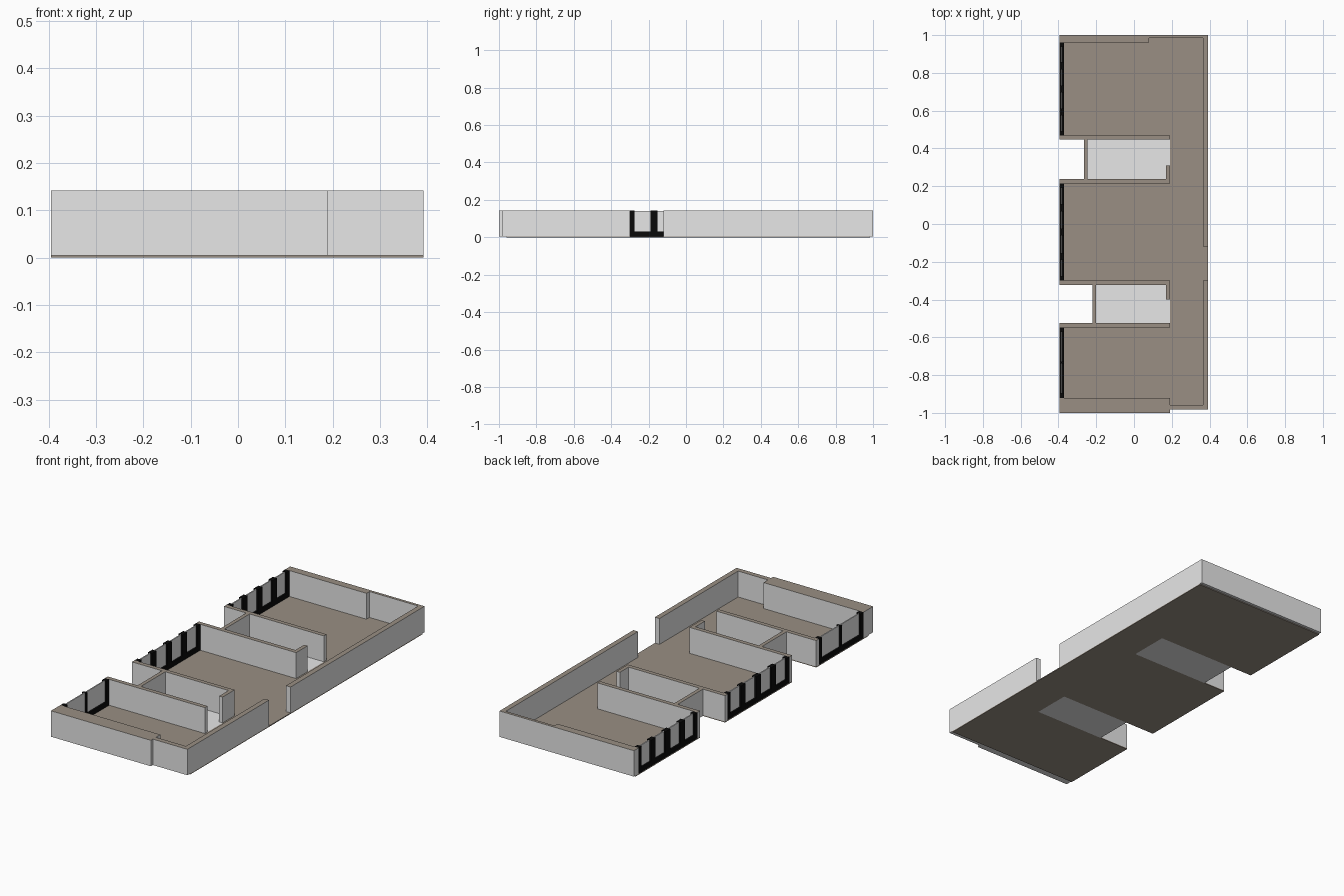
import bpy, bmesh

if "Cube" in bpy.data.objects:
    bpy.data.objects.remove(bpy.data.objects["Cube"])

def material(name, rgb):
    m = bpy.data.materials.new(name)
    m.diffuse_color = (*rgb, 1)
    m.use_nodes = True
    m.node_tree.nodes["Principled BSDF"].inputs["Base Color"].default_value = m.diffuse_color
    return m

GREY = material("light_grey", (0.8, 0.8, 0.8))
BROWN = material("warm_brown", (0.32, 0.275, 0.23))
BLACK = material("black_frame", (0.003, 0.003, 0.003))

BASE, TOP = 0.005, 0.142      # floor thickness, wall top
L, R, CORE = -0.395, 0.392, 0.19   # left edge, right edge, room/corridor line
T = 0.0225                    # inner wall thickness

def prism(name, pts, z0, z1, side, top=None):
    """Extrude a plan outline; upward faces may take a second colour."""
    bm = bmesh.new()
    face = bm.faces.new([bm.verts.new((x, y, z0)) for x, y in pts])
    ext = bmesh.ops.extrude_face_region(bm, geom=[face], use_keep_orig=True)
    verts = [v for v in ext["geom"] if isinstance(v, bmesh.types.BMVert)]
    bmesh.ops.translate(bm, verts=verts, vec=(0, 0, z1 - z0))
    bmesh.ops.recalc_face_normals(bm, faces=bm.faces)
    bm.normal_update()
    me = bpy.data.meshes.new(name)
    me.materials.append(side)
    if top:
        me.materials.append(top)
        for f in bm.faces:
            f.material_index = int(f.normal.z > 0.5)
    bm.to_mesh(me)
    bm.free()
    ob = bpy.data.objects.new(name, me)
    bpy.context.collection.objects.link(ob)
    return ob

def box(name, x0, x1, y0, y1, z0, z1, mat):
    return prism(name, [(x0, y0), (x1, y0), (x1, y1), (x0, y1)], z0, z1, mat)

# Main floor with two notches on the left
prism("main_floor", [(L, -0.96), (R, -0.96), (R, 0.985), (L, 0.985),
                     (L, 0.447), (CORE, 0.447), (CORE, 0.2375), (L, 0.2375),
                     (L, -0.3225), (CORE, -0.3225), (CORE, -0.525), (L, -0.525)],
      0, BASE, BROWN)

# Outer walls, leaving an entrance gap on the right
prism("back_and_right_wall", [(L, 1), (L, 0.96), (0.08, 0.96), (0.08, 0.985),
                              (0.365, 0.985), (0.365, -0.12), (R, -0.12), (R, 1)],
      BASE, TOP, GREY, BROWN)
prism("front_and_right_wall", [(L, -1), (CORE, -1), (CORE, -0.983), (R, -0.983),
                               (R, -0.3), (0.365, -0.3), (0.365, -0.957),
                               (CORE, -0.957), (CORE, -0.92), (L, -0.92)],
      BASE, TOP, GREY, BROWN)

def washroom(name, y, s, w, lx, ret):
    """Walls and floor; y is the outer face on the return side, s the direction."""
    plan = [(L, 0), (CORE, 0), (CORE, ret), (CORE - 0.02, ret), (CORE - 0.02, T),
            (lx + 0.02, T), (lx + 0.02, w - T), (CORE, w - T), (CORE, w), (L, w),
            (L, w - T), (lx, w - T), (lx, T), (L, T)]
    prism(name + "_walls", [(x, y + s * t) for x, t in plan], BASE, TOP, GREY, BROWN)
    a, b = sorted((y + s * T, y + s * (w - T)))
    box(name + "_floor", lx, CORE, a, b, 0, BASE, GREY)

washroom("back_washroom", 0.215, 1, 0.2545, -0.265, 0.095)
washroom("front_washroom", -0.30, -1, 0.2475, -0.22, 0.10)

def window(name, y0, y1, panes, mid):
    """Black sill and posts around thin panes."""
    x1 = L + 0.024
    box(name + "_sill", L, x1, y0, y1, BASE, 0.03, BLACK)
    for i in range(panes + 1):
        c = y0 + (y1 - y0) * i / panes
        h = mid / 2 if 0 < i < panes else 0.024
        box(f"{name}_post_{i}", L, x1, max(y0, c - h), min(y1, c + h), 0.03, TOP, BLACK)
    box(name + "_panes", L + 0.009, L + 0.015, y0 + 0.01, y1 - 0.01, 0.029, TOP - 0.001, GREY)

window("back_window", 0.4695, 0.96, 4, 0.038)
window("middle_window", -0.30, 0.215, 4, 0.038)
window("front_window", -0.92, -0.5475, 2, 0.01)
